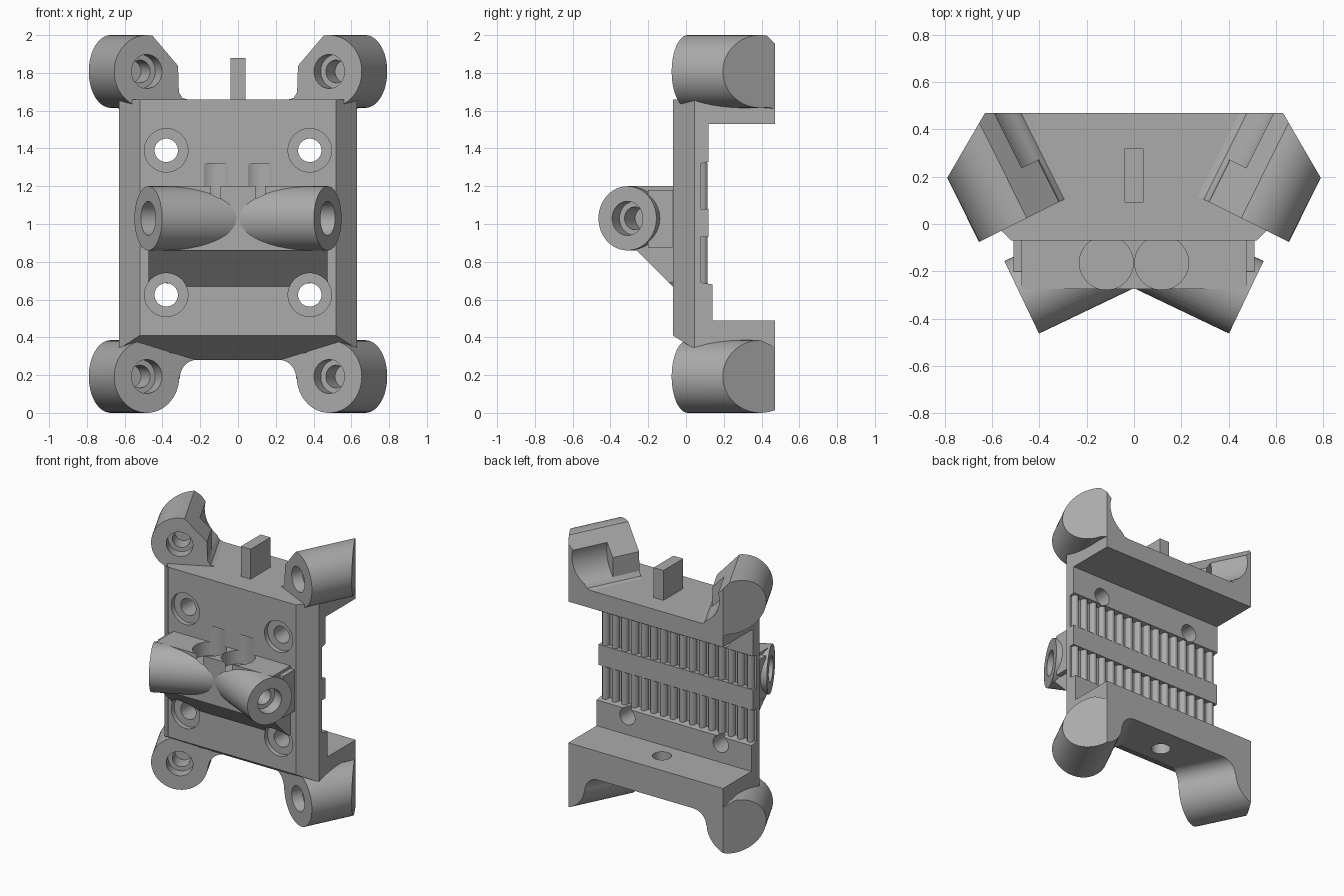
import bpy, bmesh, math
from mathutils import Vector as V

if "Cube" in bpy.data.objects:
    bpy.data.objects.remove(bpy.data.objects["Cube"])

grey = bpy.data.materials.new("plastic grey")
grey.use_nodes = True
grey.diffuse_color = (0.41, 0.41, 0.41, 1)
grey.node_tree.nodes["Principled BSDF"].inputs["Base Color"].default_value = grey.diffuse_color

X, Y, Z = V((1, 0, 0)), V((0, 1, 0)), V((0, 0, 1))


def arc(r, a=0, b=360, n=48, cx=0, cy=0):
    """Points on an arc; a full circle leaves out the repeated end."""
    m = n if abs(b - a) == 360 else n - 1
    angles = [math.radians(a + (b - a) * i / m) for i in range(n)]
    return [(cx + r * math.cos(t), cy + r * math.sin(t)) for t in angles]


def add_prism(bm, pts, origin, u, v, sweep):
    """Extrude a profile drawn on the u, v axes along the sweep vector."""
    lo = [bm.verts.new(V(origin) + u * a + v * b) for a, b in pts]
    hi = [bm.verts.new(p.co + sweep) for p in lo]
    bm.faces.new(lo)
    bm.faces.new(hi[::-1])
    for i in range(len(lo)):
        j = (i + 1) % len(lo)
        bm.faces.new((lo[i], hi[i], hi[j], lo[j]))


def to_object(name, bm):
    bmesh.ops.recalc_face_normals(bm, faces=bm.faces)
    mesh = bpy.data.meshes.new(name)
    bm.to_mesh(mesh)
    bm.free()
    mesh.materials.append(grey)
    ob = bpy.data.objects.new(name, mesh)
    bpy.context.collection.objects.link(ob)
    return ob


def prism(name, pts, origin, u, v, sweep):
    bm = bmesh.new()
    add_prism(bm, pts, origin, u, v, sweep)
    return to_object(name, bm)


def box(name, lo, hi):
    (x0, y0, z0), (x1, y1, z1) = lo, hi
    return prism(name, [(x0, y0), (x1, y0), (x1, y1), (x0, y1)], (0, 0, z0), X, Y, Z * (z1 - z0))


cutters = []


def bore(r, origin, u, v, sweep):
    ob = prism("bore_cutter", arc(r), origin, u, v, sweep)
    ob.hide_render = True
    cutters.append(ob)
    return ob


def boolean(ob, tools, operation="DIFFERENCE"):
    for tool in tools:
        mod = ob.modifiers.new("cut", "BOOLEAN")
        mod.operation, mod.solver, mod.object = operation, "EXACT", tool
    bpy.context.view_layer.update()
    mesh = bpy.data.meshes.new_from_object(ob.evaluated_get(bpy.context.evaluated_depsgraph_get()))
    ob.modifiers.clear()
    ob.data = mesh


# Plate with both flanges, as one side profile (y, z)
side = [(-.07, .41), (.14, .28), (.47, .28), (.47, .49), (.14, .49), (.14, .68),
        (.08, .69), (.08, .93), (.118, .93), (.118, 1.08), (.08, 1.08), (.08, 1.32),
        (.12, 1.33), (.12, 1.53), (.47, 1.53), (.47, 1.66), (-.07, 1.66)]
plate = prism("flanged_plate", side, (-.7, 0, 0), Y, Z, X * 1.4)
outline = [(-.52, -.07), (.52, -.07), (.63, .045), (.63, .6), (-.63, .6), (-.63, .045)]
trim = prism("plate_trim", outline, (0, 0, 0), X, Y, Z * 2)
trim.hide_render = True
cutters.append(trim)
boolean(plate, [trim], "INTERSECT")

# Holes through the plate, lower flange and front block
screw_holes = []
for x in (-.38, .38):
    for z in (.625, 1.39):
        screw_holes += [bore(.115, (x, -.4, z), X, Z, Y * .365),
                        bore(.062, (x, -.4, z), X, Z, Y * .8)]
flange_hole = bore(.065, (0, .28, .2), X, Y, Z * .4)
pockets = [bore(.114, (x, -.164, 1.1), X, Y, Z * .22) for x in (-.117, .117)]
boolean(plate, screw_holes + [flange_hole] + pockets)

# Front block with its sloped underside
block = prism("front_block", [(-.05, .65), (-.07, .67), (-.26, .86), (-.275, .86), (-.275, 1.2), (-.05, 1.2)],
              (-.475, 0, 0), Y, Z, X * .95)
boolean(block, screw_holes + pockets)
core = box("block_core", (-.51, -.2, .875), (.51, -.05, 1.18))
boolean(core, pockets)
parts = [plate, block, core]

# Belt teeth in the two rear channels
bm = bmesh.new()
for z in (.685, 1.075):
    for i in range(16):
        add_prism(bm, arc(.035, 0, 180, 9), (-.59 + i * .0787, .079, z), X * .75, Y, Z * .25)
parts.append(to_object("belt_teeth", bm))

# Stop post on the top flange
parts.append(box("stop_post", (-.04, .09, 1.6), (.04, .32, 1.88)))

# Cross-sections of the corner lugs, centred on the rod axis
R = .1925
low_section = (arc(R, 90, 360, 40) + arc(.1, 180, 90, 10, .295, -.012)
               + [(.3, .11), (.14, .125)])
top_section = (arc(R, 80, 280, 32) + [(.15, -.21), (.26, -.21), (.26, -.153),
               (.21, -.14), (.19, -.11), (.185, .03)])

for s, label in ((-1, "right"), (1, "left")):
    # Corner lugs, splayed outward and trimmed flat behind and outside
    across = V((-s * .895, .446, 0))
    axis = V((s * .446, .895, 0))
    for level, z, section in (("lower", R, low_section), ("upper", 2 - R, top_section)):
        start = V((s * .483, .01, z))
        bm = bmesh.new()
        add_prism(bm, section, start, across, Z, axis * .9)
        for point, normal in (((0, .47, 0), Y), ((s * .79, .195, 0), V((s * .275, .16, 0)))):
            cut = bmesh.ops.bisect_plane(bm, geom=bm.verts[:] + bm.edges[:] + bm.faces[:],
                                         plane_co=point, plane_no=normal, clear_outer=True)
            edges = [e for e in cut["geom_cut"] if isinstance(e, bmesh.types.BMEdge)]
            bmesh.ops.contextual_create(bm, geom=edges)
        lug = to_object(f"{level}_{label}_lug", bm)
        tools = [bore(.09, start - axis * .05, across, Z, axis * .13),
                 bore(.06, start, across, Z, axis * .19)]
        if level == "upper":
            tools.append(bore(.2, start + across * .3 + Z * .055 + axis * .2, across, Z, axis))
        boolean(lug, tools)
        parts.append(lug)

    # Angled front arms with stepped bores
    inward = V((-s * .902, .431, 0))
    sideways = V((.431, s * .902, 0))
    tip = V((s * .475, -.31, 1.03))
    arm = prism(f"front_{label}_arm", arc(.17), tip, sideways, Z, inward * .53)
    arm_bores = [bore(.09, tip - inward * .1, sideways, Z, inward * .19),
                 bore(.06, tip, sideways, Z, inward * .22)]
    boolean(arm, arm_bores + pockets)
    boolean(block, arm_bores)
    boolean(core, arm_bores)
    parts.append(arm)

for ob in cutters:
    bpy.data.objects.remove(ob)

# Smooth the round surfaces, keep the edges sharp
bpy.ops.object.select_all(action="DESELECT")
for ob in parts:
    ob.select_set(True)
bpy.context.view_layer.objects.active = plate
bpy.ops.object.shade_smooth_by_angle(angle=math.radians(25))
